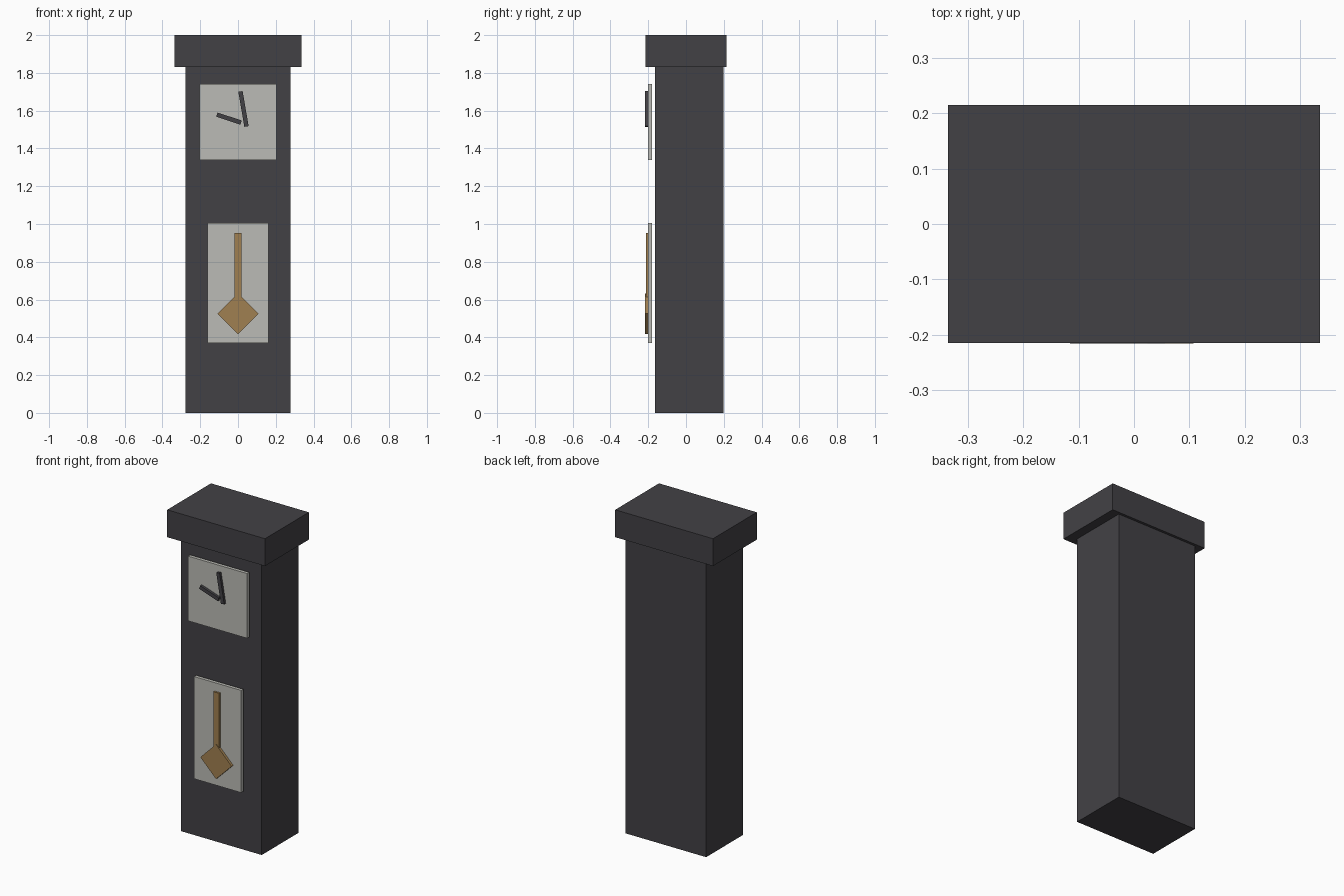
import bpy, math
from mathutils import Matrix

if "Cube" in bpy.data.objects:
    bpy.data.objects.remove(bpy.data.objects["Cube"])


def material(name, rgb):
    m = bpy.data.materials.new(name)
    m.diffuse_color = (*rgb, 1.0)
    m.use_nodes = True
    m.node_tree.nodes["Principled BSDF"].inputs["Base Color"].default_value = m.diffuse_color
    return m


charcoal = material("charcoal", (0.055, 0.053, 0.060))
pale_grey = material("pale grey", (0.50, 0.50, 0.465))
brass = material("brass", (0.352, 0.216, 0.082))


def box(name, mat, x, y, z, angle=0.0):
    """Box from (min, max) ranges, turned about its centre in the front plane."""
    centre = [(a + b) / 2 for a, b in (x, y, z)]
    size = [b - a for a, b in (x, y, z)]
    bpy.ops.mesh.primitive_cube_add(size=1)
    ob = bpy.context.object
    ob.name = name
    ob.data.transform(Matrix.Translation(centre) @ Matrix.Rotation(angle, 4, 'Y')
                      @ Matrix.Diagonal((*size, 1)))
    ob.data.materials.append(mat)
    return ob


def hand(name, start, end, width):
    """Clock hand running between two (x, z) points."""
    dx, dz = end[0] - start[0], end[1] - start[1]
    cx, cz = (start[0] + end[0]) / 2, (start[1] + end[1]) / 2
    half = math.hypot(dx, dz) / 2
    box(name, charcoal, (cx - width / 2, cx + width / 2), (-0.216, -0.199),
        (cz - half, cz + half), math.atan2(dx, dz))


# Case and overhanging cap
box("case", charcoal, (-0.278, 0.278), (-0.164, 0.199), (0, 1.83))
box("cap", charcoal, (-0.336, 0.336), (-0.215, 0.215), (1.83, 2.0))

# Plates standing just clear of the case front
box("dial_plate", pale_grey, (-0.203, 0.203), (-0.200, -0.179), (1.34, 1.742))
box("pendulum_plate", pale_grey, (-0.162, 0.162), (-0.200, -0.179), (0.37, 1.005))

# Clock hands
hand("minute_hand", (0.045, 1.516), (0.013, 1.702), 0.023)
hand("hour_hand", (0.016, 1.537), (-0.112, 1.579), 0.023)

# Pendulum rod and diamond bob
box("pendulum_rod", brass, (-0.019, 0.019), (-0.212, -0.199), (0.55, 0.953))
box("pendulum_bob", brass, (-0.076, 0.076), (-0.216, -0.199), (0.449, 0.601), math.pi / 4)
